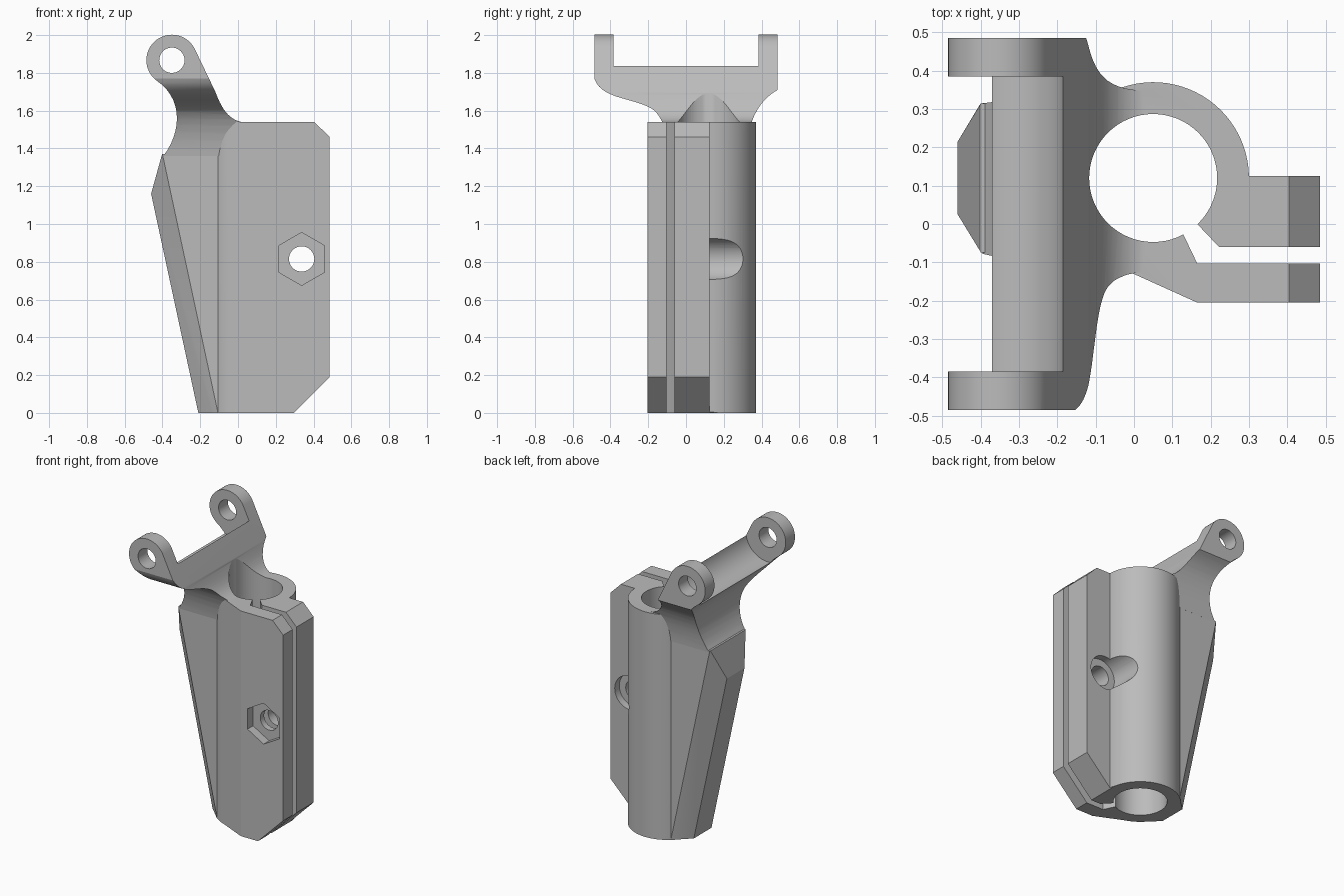
import bpy, bmesh, math
from mathutils import Vector
from mathutils.geometry import interpolate_bezier

if "Cube" in bpy.data.objects:
    bpy.data.objects.remove(bpy.data.objects["Cube"], do_unlink=True)

grey = bpy.data.materials.new("plain_grey")
grey.use_nodes = True
colour = (0.5, 0.5, 0.5, 1)
grey.diffuse_color = colour
grey.node_tree.nodes["Principled BSDF"].inputs["Base Color"].default_value = colour


def loft(name, rings):
    """Closed solid through matching rings of 3D points."""
    bm = bmesh.new()
    loops = [[bm.verts.new(p) for p in ring] for ring in rings]
    n = len(loops[0])
    for a, b in zip(loops, loops[1:]):
        for i in range(n):
            j = (i + 1) % n
            bm.faces.new((a[i], a[j], b[j], b[i]))
    bm.faces.new(loops[0])
    bm.faces.new(loops[-1])
    bmesh.ops.recalc_face_normals(bm, faces=bm.faces)
    mesh = bpy.data.meshes.new(name)
    bm.to_mesh(mesh)
    bm.free()
    mesh.materials.append(grey)
    obj = bpy.data.objects.new(name, mesh)
    bpy.context.collection.objects.link(obj)
    return obj


def prism(name, pts, axis, lo, hi):
    """Extrude a flat outline along one axis."""
    place = {"x": lambda a, b, h: (h, a, b),
             "y": lambda a, b, h: (a, h, b),
             "z": lambda a, b, h: (a, b, h)}[axis]
    return loft(name, [[place(a, b, h) for a, b in pts] for h in (lo, hi)])


def arc(cx, cy, r, start, end, steps):
    angles = [math.radians(start + (end - start) * i / steps) for i in range(steps + 1)]
    return [(cx + r * math.cos(t), cy + r * math.sin(t)) for t in angles]


def circle(cx, cy, r, sides=64, start=0):
    return arc(cx, cy, r, start, start + 360, sides)[:-1]


def bezier(*pts, steps=14):
    a, h1, h2, b = [Vector((p[0], p[1], 0)) for p in pts]
    return [(v.x, v.y) for v in interpolate_bezier(a, h1, h2, b, steps)]


def combine(target, other, operation):
    """Apply a boolean and remove the helper."""
    other.hide_render = True
    mod = target.modifiers.new("join", "BOOLEAN")
    mod.object, mod.operation, mod.solver = other, operation, "EXACT"
    graph = bpy.context.evaluated_depsgraph_get()
    graph.update()
    mesh = bpy.data.meshes.new_from_object(target.evaluated_get(graph))
    target.modifiers.clear()
    target.data = mesh
    bpy.data.objects.remove(other, do_unlink=True)


# Tube with two clamp jaws
cx, cy = 0.05, 0.12
outline = arc(cx, cy, 0.25, 1.2, 251, 56)
outline += [(0.165, -0.205), (0.485, -0.205), (0.485, 0.125)]
body = prism("clamp_body", outline, "z", 0, 1.54)
for corner in ([(0.405, 1.54), (0.505, 1.44), (0.6, 1.44), (0.6, 1.7), (0.405, 1.7)],
               [(0.295, 0), (0.485, 0.19), (0.6, 0.305), (0.6, -0.1), (0.295, -0.1)]):
    combine(body, prism("corner_cutter", corner, "y", -0.6, 0.6), "DIFFERENCE")

# Tapered rib on the side of the tube
rings = []
for z, edge, outer, half in ((0, -0.106, -0.21, 0.095),
                             (1.16, -0.355, -0.46, 0.095),
                             (1.37, -0.4, -0.402, 0.19)):
    rings.append([(-0.05, cy - 0.195, z), (edge, cy - 0.195, z), (outer, cy - half, z),
                  (outer, cy + half, z), (edge, cy + 0.195, z), (-0.05, cy + 0.195, z)])
combine(body, loft("side_rib", rings), "UNION")

# Forked arm: side profile crossed with a flared front profile
px, pz = -0.35, 1.867
side = arc(px, pz, 0.135, 26, 235, 36)
side += bezier((-0.427, 1.756), (-0.30, 1.67), (-0.29, 1.50), (-0.395, 1.36))[1:]
side += [(-0.05, 1.36), (0.05, 1.5)]
side += bezier((0.05, 1.537), (-0.05, 1.537), (-0.09, 1.62), (-0.12, 1.70))
arm = prism("fork_arm", side, "y", -0.485, 0.485)
flare = [(-0.485, 2.1), (-0.485, 1.77)]
flare += bezier((-0.485, 1.77), (-0.45, 1.66), (-0.28, 1.67), (-0.18, 1.61))[1:]
flare += bezier((-0.18, 1.61), (-0.13, 1.58), (-0.08, 1.46), (-0.073, 1.3), steps=10)[1:]
flare += bezier((0.313, 1.3), (0.315, 1.5), (0.36, 1.64), (0.485, 1.71))
flare += [(0.485, 2.1)]
combine(arm, prism("flare_profile", flare, "x", -0.7, 0.3), "INTERSECT")
combine(arm, prism("fork_gap", circle(px, pz, 0.167), "y", -0.385, 0.385), "DIFFERENCE")
combine(arm, prism("pin_hole", circle(px, pz, 0.067, 40), "y", -0.6, 0.6), "DIFFERENCE")
combine(body, arm, "UNION")

# Tube bore and jaw slot
combine(body, prism("bore", circle(cx, cy, 0.167), "z", -0.1, 2.2), "DIFFERENCE")
slot = [(0.08, 0.05), (0.13, -0.03), (0.165, -0.103), (0.6, -0.103),
        (0.6, -0.06), (0.222, -0.06), (0.165, 0)]
combine(body, prism("jaw_slot", slot, "z", -0.1, 1.7), "DIFFERENCE")

# Clamp bolt: through hole, hex nut pocket, head pocket
bx, bz = 0.337, 0.815
for name, r, sides, start, lo, hi in (("bolt_hole", 0.067, 40, 0, -0.5, 0.5),
                                      ("nut_pocket", 0.14, 6, 30, -0.5, -0.145),
                                      ("head_pocket", 0.115, 48, 0, 0.075, 0.6)):
    combine(body, prism(name, circle(bx, bz, r, sides, start), "y", lo, hi), "DIFFERENCE")

# Smooth curved walls, keep edges crisp
bpy.ops.object.select_all(action="DESELECT")
body.select_set(True)
bpy.context.view_layer.objects.active = body
bpy.ops.object.shade_smooth_by_angle(angle=math.radians(22))
